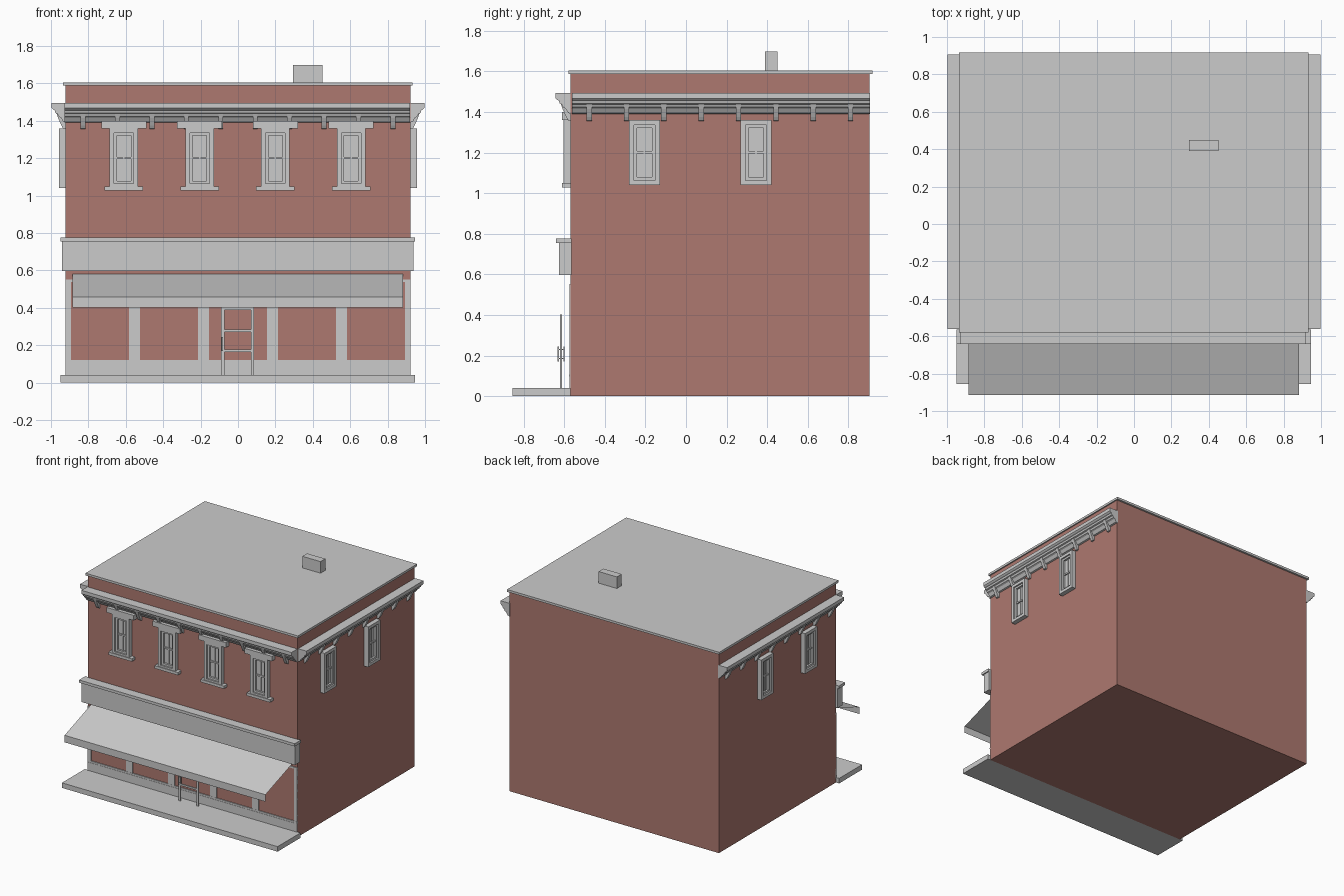
import bpy, bmesh

if "Cube" in bpy.data.objects:
    bpy.data.objects.remove(bpy.data.objects["Cube"])

W, F, B = 0.922, -0.568, 0.903   # half width, front wall, back wall

brick = bpy.data.materials.new("brick")
brick.diffuse_color = (0.42, 0.19, 0.16, 1)
brick.use_nodes = True
brick.node_tree.nodes["Principled BSDF"].inputs["Base Color"].default_value = brick.diffuse_color

# Wall frames: u runs along the wall, d is the distance out of it
def front(u, d, z): return (u, F - d, z)
def right(u, d, z): return (W + d, u, z)
def left(u, d, z): return (-W - d, u, z)
def world(x, y, z): return (x, y, z)


def finish(name, bm, mat=None, solid=True):
    if solid:
        bmesh.ops.recalc_face_normals(bm, faces=bm.faces)
    me = bpy.data.meshes.new(name)
    bm.to_mesh(me)
    bm.free()
    ob = bpy.data.objects.new(name, me)
    bpy.context.collection.objects.link(ob)
    if mat:
        me.materials.append(mat)
    return ob


def add_prism(bm, profile, u0, u1, wall):
    """Extrude a (d, z) profile along the wall from u0 to u1."""
    a = [bm.verts.new(wall(u0, d, z)) for d, z in profile]
    b = [bm.verts.new(wall(u1, d, z)) for d, z in profile]
    bm.faces.new(a)
    bm.faces.new(b)
    for i in range(len(a)):
        j = (i + 1) % len(a)
        bm.faces.new((a[i], a[j], b[j], b[i]))


def add_box(bm, wall, u0, u1, d0, d1, z0, z1):
    add_prism(bm, [(d0, z0), (d1, z0), (d1, z1), (d0, z1)], u0, u1, wall)


def boxes(name, wall, items, mat=None):
    bm = bmesh.new()
    for it in items:
        add_box(bm, wall, *it)
    return finish(name, bm, mat)


def ring(cu, w, z0, z1, t, d0, d1):
    """Four bars forming a rectangular frame of bar width t."""
    l, r = cu - w / 2, cu + w / 2
    return [(l, l + t, d0, d1, z0, z1), (r - t, r, d0, d1, z0, z1),
            (l + t, r - t, d0, d1, z0, z0 + t), (l + t, r - t, d0, d1, z1 - t, z1)]


# Brick body, roof cap and chimney
boxes("brick_body", world, [(-W, W, F, B, 0, 1.59)], brick)
boxes("roof_cap", world, [(-0.935, 0.932, -0.58, 0.918, 1.588, 1.606)])
boxes("chimney", world, [(0.293, 0.453, 0.39, 0.45, 1.6, 1.698)])

# Cornices with brackets on the front and both sides
moulding = [(-0.005, 1.495), (0.074, 1.495), (0.074, 1.468), (0.066, 1.46), (0.058, 1.456),
            (0.054, 1.442), (0.044, 1.438), (0.038, 1.424), (0.026, 1.418), (0.018, 1.405),
            (0.012, 1.395), (-0.005, 1.39)]
bracket = [(-0.005, 1.355), (0.012, 1.358), (0.022, 1.375), (0.04, 1.415), (0.05, 1.445), (-0.005, 1.445)]
front_us = [-0.829 + 0.1842 * i for i in range(10)]
side_us = [-0.477 + 0.184 * i for i in range(8)]
for nm, wall, u0, u1, us in (("front", front, -0.927, 0.92, front_us),
                             ("right", right, -0.562, 0.906, side_us),
                             ("left", left, -0.562, 0.906, side_us)):
    bm = bmesh.new()
    add_prism(bm, moulding, u0, u1, wall)
    finish(nm + "_cornice", bm)
    bm = bmesh.new()
    for u in us:
        add_prism(bm, bracket, u - 0.013, u + 0.013, wall)
    finish(nm + "_brackets", bm)


# Windows: casing, sash, glass and glazing bars; front ones get a lintel and sill
def window(name, wall, u, fancy):
    parts = ring(u, 0.152, 1.04, 1.36, 0.024, -0.005, 0.036)
    parts += ring(u, 0.106, 1.063, 1.337, 0.016, -0.005, 0.024)
    parts += [(u - 0.04, u + 0.04, -0.005, 0.008, 1.078, 1.323),
              (u - 0.004, u + 0.004, 0, 0.014, 1.078, 1.323),
              (u - 0.04, u + 0.04, 0, 0.018, 1.195, 1.207)]
    if fancy:
        parts += [(u - 0.12, u + 0.12, -0.005, 0.042, 1.36, 1.4),
                  (u - 0.103, u + 0.103, -0.005, 0.042, 1.028, 1.05)]
    boxes(name, wall, parts)


for i, u in enumerate((-0.61, -0.205, 0.2, 0.605)):
    window(f"front_window_{i + 1}", front, u, True)
for i, u in enumerate((-0.205, 0.345)):
    window(f"right_window_{i + 1}", right, u, False)
    window(f"left_window_{i + 1}", left, u, False)

# Fascia board over the shop front with its cap
boxes("fascia_board", front, [(-0.94, 0.938, -0.005, 0.057, 0.598, 0.755)])
boxes("fascia_cap", front, [(-0.95, 0.947, -0.005, 0.072, 0.754, 0.776)])

# Awning: one thin sheet with a hanging valance
bm = bmesh.new()
path = [(0.0, 0.58), (0.346, 0.458), (0.346, 0.402)]
rows = [[bm.verts.new(front(u, d, z)) for u in (-0.885, 0.882)] for d, z in path]
for a, b in zip(rows, rows[1:]):
    bm.faces.new((a[0], b[0], b[1], a[1]))
finish("awning", bm, solid=False)

# Shop front trim: pilasters, stepped base and head strip
pil = [(c - 0.029, c + 0.029, -0.005, 0.006, 0.12, 0.54) for c in (-0.553, -0.184, 0.184, 0.553)]
pil += [(-W, -0.893, -0.005, 0.006, 0.12, 0.54), (0.893, W, -0.005, 0.006, 0.12, 0.54)]
boxes("pilasters", front, pil)
boxes("shop_base", front, [(-W, W, -0.005, 0.005, 0.03, 0.097), (-W, W, -0.005, 0.009, 0.097, 0.108),
                           (-W, W, -0.005, 0.007, 0.108, 0.122)])
boxes("shop_head", front, [(-W, W, -0.005, 0.007, 0.538, 0.552)])

# Sidewalk slab
boxes("sidewalk", front, [(-0.95, 0.947, 0, 0.287, 0, 0.04)])

# Open door frame with handles on both faces
d0, d1 = 0.042, 0.052
boxes("door_frame", front, [(-0.09, -0.073, d0, d1, 0.038, 0.402), (0.069, 0.086, d0, d1, 0.038, 0.402)]
      + [(-0.073, 0.069, d0, d1, z - 0.007, z + 0.007) for z in (0.395, 0.277, 0.17)])
boxes("door_handles", front, [(-0.087, -0.079, a, a + 0.006, 0.17, 0.245) for a in (0.03, 0.058)]
      + [(-0.086, -0.08, 0.032, 0.062, z, z + 0.006) for z in (0.183, 0.227)])
